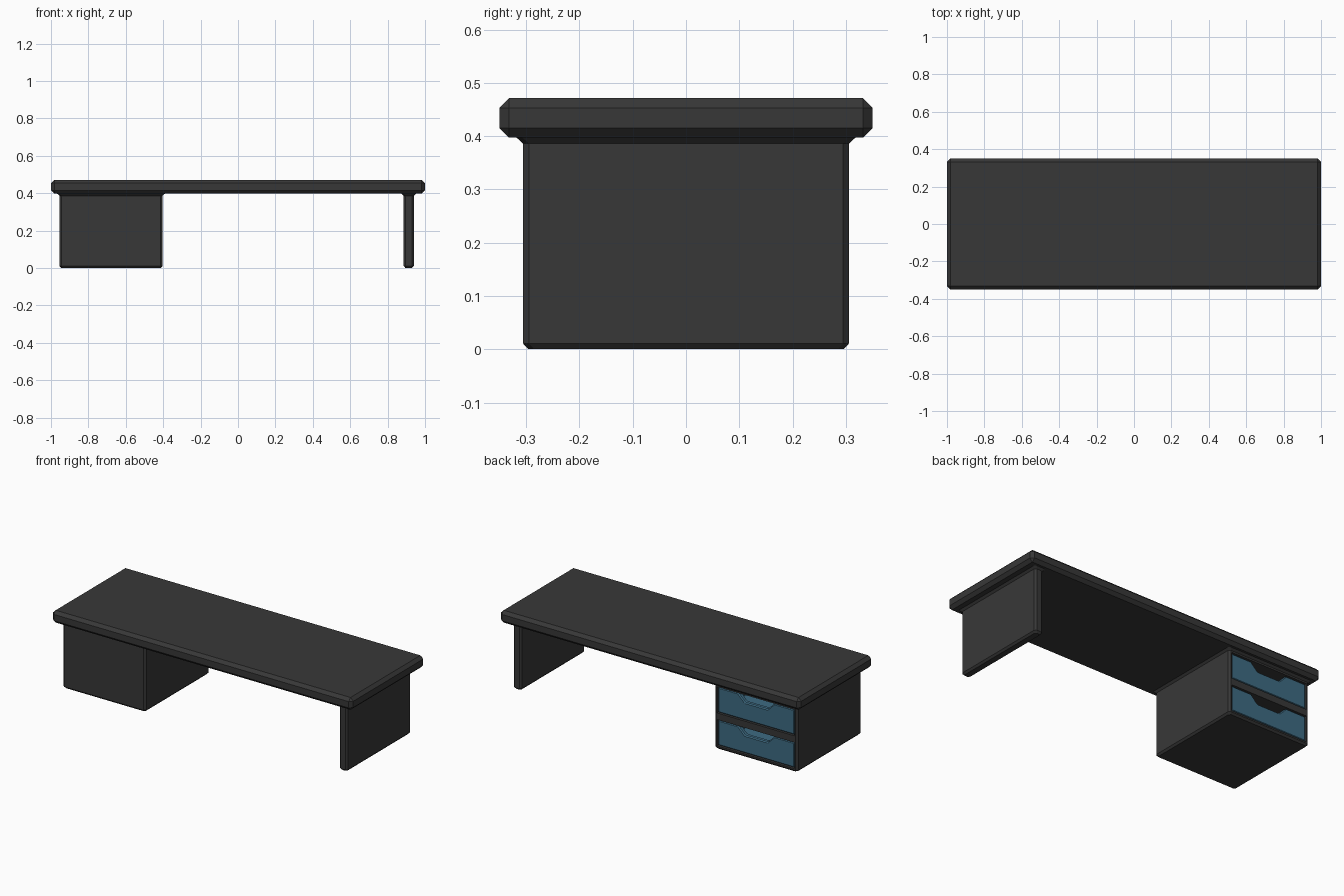
import bpy, bmesh

if "Cube" in bpy.data.objects:
    bpy.data.objects.remove(bpy.data.objects["Cube"])

def material(name, rgb):
    m = bpy.data.materials.new(name)
    m.diffuse_color = (*rgb, 1)
    m.use_nodes = True
    m.node_tree.nodes["Principled BSDF"].inputs["Base Color"].default_value = m.diffuse_color
    return m

DARK = material("charcoal", (0.039, 0.039, 0.039))
BLUE = material("steel_blue", (0.048, 0.147, 0.225))

def finish(name, bm, mat, bevel=0):
    bmesh.ops.recalc_face_normals(bm, faces=bm.faces)
    me = bpy.data.meshes.new(name)
    bm.to_mesh(me)
    bm.free()
    ob = bpy.data.objects.new(name, me)
    bpy.context.collection.objects.link(ob)
    me.materials.append(mat)
    if bevel:
        b = ob.modifiers.new("bevel", 'BEVEL')
        b.width, b.segments = bevel, 1
    return ob

def box(name, lo, hi, mat, bevel=0):
    bm = bmesh.new()
    bmesh.ops.create_cube(bm, size=1)
    for v in bm.verts:
        v.co = [(a + b) / 2 + c * (b - a) for a, b, c in zip(lo, hi, v.co)]
    return finish(name, bm, mat, bevel)

def pedestal(name, x0, x1, y, mat, c=0.011):
    """Upright block: chamfered corners and foot, flared where it meets the top."""
    bm = bmesh.new()
    rings = []
    for z, d in ((0, -0.01), (0.011, 0), (0.386, 0), (0.399, 0.014)):
        a, b, w = x0 - d, x1 + d, y + d
        pts = [(a + c, -w), (b - c, -w), (b, -w + c), (b, w - c),
               (b - c, w), (a + c, w), (a, w - c), (a, -w + c)]
        rings.append([bm.verts.new((px, py, z)) for px, py in pts])
    for r, s in zip(rings, rings[1:]):
        for i in range(8):
            j = (i + 1) % 8
            bm.faces.new((r[i], r[j], s[j], s[i]))
    bm.faces.new(rings[0])
    bm.faces.new(rings[-1])
    return finish(name, bm, mat)

# Desktop and supports
box("desktop", (-1, -0.35, 0.397), (1, 0.35, 0.471), DARK, 0.018)
pedestal("side_panel", 0.885, 0.94, 0.306, DARK)
cabinet = pedestal("drawer_cabinet", -0.955, -0.403, 0.306, DARK)

# Drawer bays cut into the back of the cabinet
X0, X1 = -0.937, -0.421
BAYS = {"lower": (0.02, 0.178), "upper": (0.218, 0.376)}
for label, (z0, z1) in BAYS.items():
    cutter = box("bay_cutter", (X0, -0.28, z0), (X1, 0.45, z1), DARK)
    cutter.hide_render = True
    mod = cabinet.modifiers.new("bay", 'BOOLEAN')
    mod.operation, mod.solver, mod.object = 'DIFFERENCE', 'EXACT', cutter
    bpy.context.view_layer.objects.active = cabinet
    bpy.ops.object.modifier_apply(modifier=mod.name)
    bpy.data.objects.remove(cutter)

# Drawers: notched front plate and an open tray behind it
for label, (z0, z1) in BAYS.items():
    a, b, lo, hi = X0 + 0.003, X1 - 0.003, z0 + 0.003, z1 - 0.003
    mid, notch = (a + b) / 2, hi - 0.045
    profile = [(a, lo), (b, lo), (b, hi), (mid + 0.12, hi), (mid + 0.075, notch),
               (mid - 0.075, notch), (mid - 0.12, hi), (a, hi)]
    bm = bmesh.new()
    face = bm.faces.new([bm.verts.new((x, 0.272, z)) for x, z in profile])
    ext = bmesh.ops.extrude_face_region(bm, geom=[face])["geom"]
    bmesh.ops.translate(bm, vec=(0, 0.03, 0),
                        verts=[g for g in ext if isinstance(g, bmesh.types.BMVert)])
    finish(label + "_drawer_front", bm, BLUE, 0.006)
    t, y0, y1 = 0.015, -0.27, 0.275
    box(label + "_drawer_floor", (a, y0, lo), (b, y1, lo + t), BLUE)
    box(label + "_drawer_back", (a, y0, lo), (b, y0 + t, hi - 0.006), BLUE)
    for side, x in (("left", a), ("right", b - t)):
        box(f"{label}_drawer_{side}_side", (x, y0, lo), (x + t, y1, hi - 0.006), BLUE)
